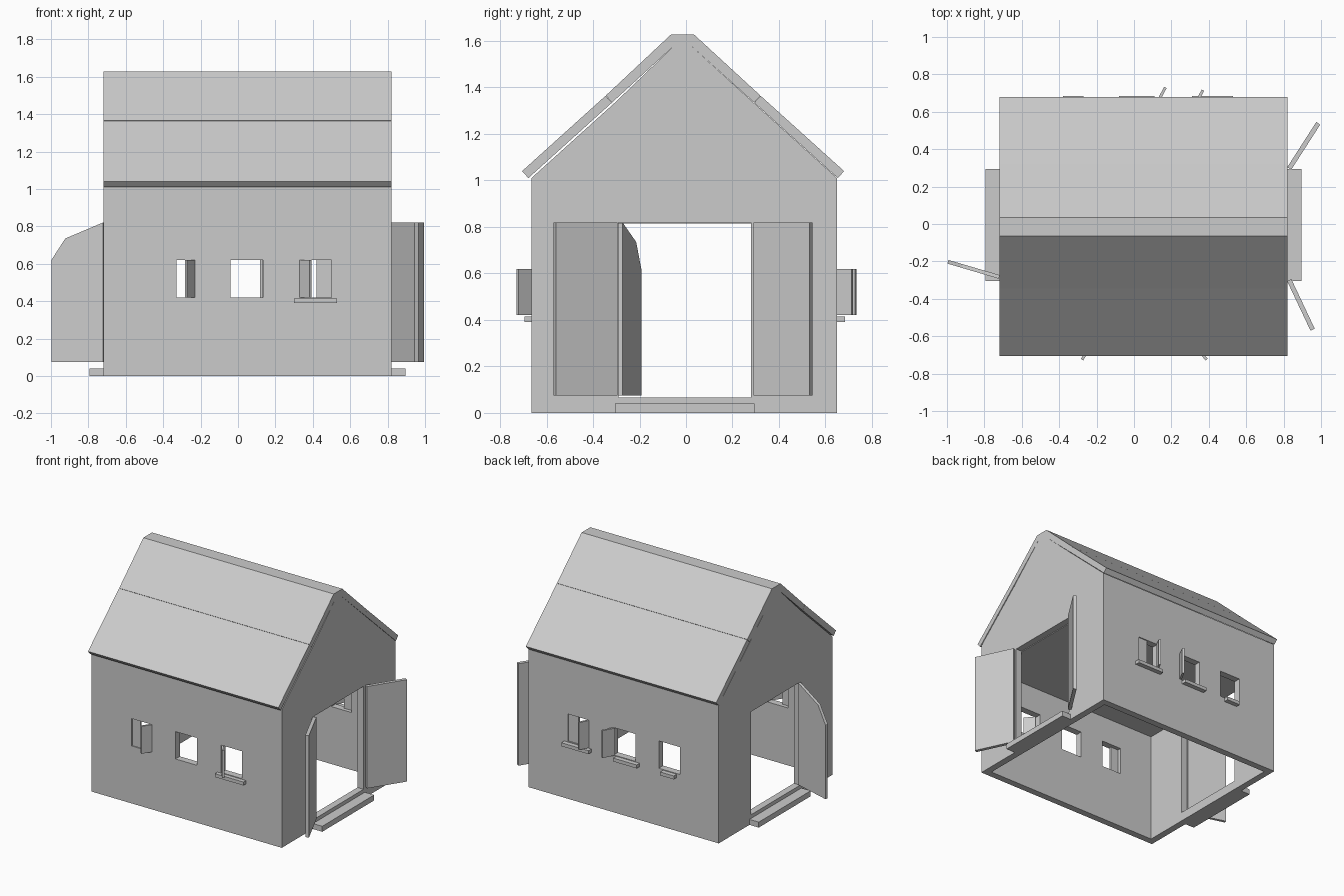
import bpy, bmesh
from mathutils import Vector

if "Cube" in bpy.data.objects:
    bpy.data.objects.remove(bpy.data.objects["Cube"])


def prism(name, pts, offset):
    """Solid made by sweeping a flat polygon along an offset."""
    bm = bmesh.new()
    a = [bm.verts.new(p) for p in pts]
    b = [bm.verts.new(Vector(p) + Vector(offset)) for p in pts]
    bm.faces.new(a)
    bm.faces.new(b[::-1])
    n = len(a)
    for i in range(n):
        bm.faces.new((a[i], b[i], b[(i + 1) % n], a[(i + 1) % n]))
    bmesh.ops.recalc_face_normals(bm, faces=bm.faces)
    me = bpy.data.meshes.new(name)
    bm.to_mesh(me)
    bm.free()
    ob = bpy.data.objects.new(name, me)
    bpy.context.collection.objects.link(ob)
    return ob


def box(name, x, y, z):
    return prism(name, [(x[0], y[0], z[0]), (x[1], y[0], z[0]),
                        (x[1], y[1], z[0]), (x[0], y[1], z[0])], (0, 0, z[1] - z[0]))


def along_x(name, profile, x0, x1):
    return prism(name, [(x0, y, z) for y, z in profile], (x1 - x0, 0, 0))


def cut(ob, x, y, z):
    """Cut a box-shaped opening."""
    cutter = box("cutter", x, y, z)
    cutter.hide_render = True
    mod = ob.modifiers.new("opening", 'BOOLEAN')
    mod.operation, mod.solver, mod.object = 'DIFFERENCE', 'EXACT', cutter
    bpy.context.view_layer.objects.active = ob
    bpy.ops.object.modifier_apply(modifier=mod.name)
    bpy.data.objects.remove(cutter)


def leaf(name, hinge, tip, profile, thick):
    """Upright swung panel; profile is (fraction along the leaf, height)."""
    h, t = Vector((*hinge, 0)), Vector((*tip, 0))
    d = t - h
    n = Vector((-d.y, d.x, 0)).normalized() * thick
    prism(name, [h + d * f - n / 2 + Vector((0, 0, z)) for f, z in profile], n)


X0, X1, Y0, Y1, T = -0.72, 0.82, -0.665, 0.65, 0.05

# Gable ends with doorways
gable = [(Y0, 0), (Y1, 0), (Y1, 1.01), (0.29, 1.335), (0.01, 1.59),
         (-0.04, 1.59), (-0.305, 1.335), (Y0, 1.01)]
for name, a in (("left", X0), ("right", X1 - T)):
    g = along_x(name + "_gable", gable, a, a + T)
    cut(g, (a - 0.1, a + T + 0.1), (-0.29, 0.28), (0.067, 0.82))

# Long walls with three windows each
WZ = (0.42, 0.62)
for name, y, wins in (
        ("front", (Y0, Y0 + T), [(-0.395, -0.23), (-0.04, 0.135), (0.33, 0.50)]),
        ("back", (Y1 - T, Y1), [(-0.405, -0.235), (-0.045, 0.13), (0.335, 0.50)])):
    w = box(name + "_wall", (X0 + T, X1 - T), y, (0, 1.01))
    for win in wins:
        cut(w, win, (y[0] - 0.1, y[1] + 0.1), WZ)

# Loft floor
box("loft_floor", (X0 + T, X1 - T), (Y0 + T, Y1 - T), (0.815, 0.855))

# Roof: ridge cap section and two lower panels
along_x("upper_roof", [(-0.345, 1.365), (-0.065, 1.627), (0.035, 1.627), (0.32, 1.365),
                       (0.293, 1.335), (0.01, 1.59), (-0.04, 1.59), (-0.318, 1.335)], X0, X1)
along_x("front_lower_roof", [(-0.705, 1.04), (-0.346, 1.364), (-0.319, 1.334), (-0.678, 1.01)], X0, X1)
along_x("back_lower_roof", [(0.68, 1.04), (0.321, 1.364), (0.294, 1.334), (0.653, 1.01)], X0, X1)

# Door steps
box("left_step", (-0.795, X0), (-0.305, 0.295), (0, 0.04))
box("right_step", (X1, 0.895), (-0.305, 0.295), (0, 0.04))

# Doors
rect = [(0, 0.075), (1, 0.075), (1, 0.82), (0, 0.82)]
leaf("left_door", (-0.72, -0.283), (-0.995, -0.202),
     [(0, 0.075), (1, 0.075), (1, 0.62), (0.73, 0.735), (0, 0.82)], 0.02)
leaf("right_door_front", (0.83, -0.30), (0.955, -0.565), rect, 0.025)
leaf("right_door_back", (0.83, 0.297), (0.985, 0.538), rect, 0.025)

# Window shutters, open and closed
sh = [(0, 0.42), (1, 0.42), (1, 0.62), (0, 0.62)]
for name, h, t in (("front_shutter_a", (-0.235, -0.66), (-0.278, -0.725)),
                   ("front_shutter_b", (0.335, -0.66), (0.388, -0.725)),
                   ("front_shutter_closed", (-0.395, -0.65), (-0.33, -0.65)),
                   ("back_shutter_a", (0.125, 0.65), (0.168, 0.73)),
                   ("back_shutter_b", (0.335, 0.65), (0.368, 0.715)),
                   ("back_shutter_closed", (0.42, 0.635), (0.50, 0.635))):
    leaf(name, h, t, sh, 0.015)

# Window sills
box("front_sill", (0.30, 0.53), (-0.695, Y0), (0.39, 0.415))
for i, x in enumerate([(-0.38, -0.27), (-0.08, 0.11), (0.31, 0.53)]):
    box(f"back_sill_{i}", x, (Y1, 0.684), (0.39, 0.415))
